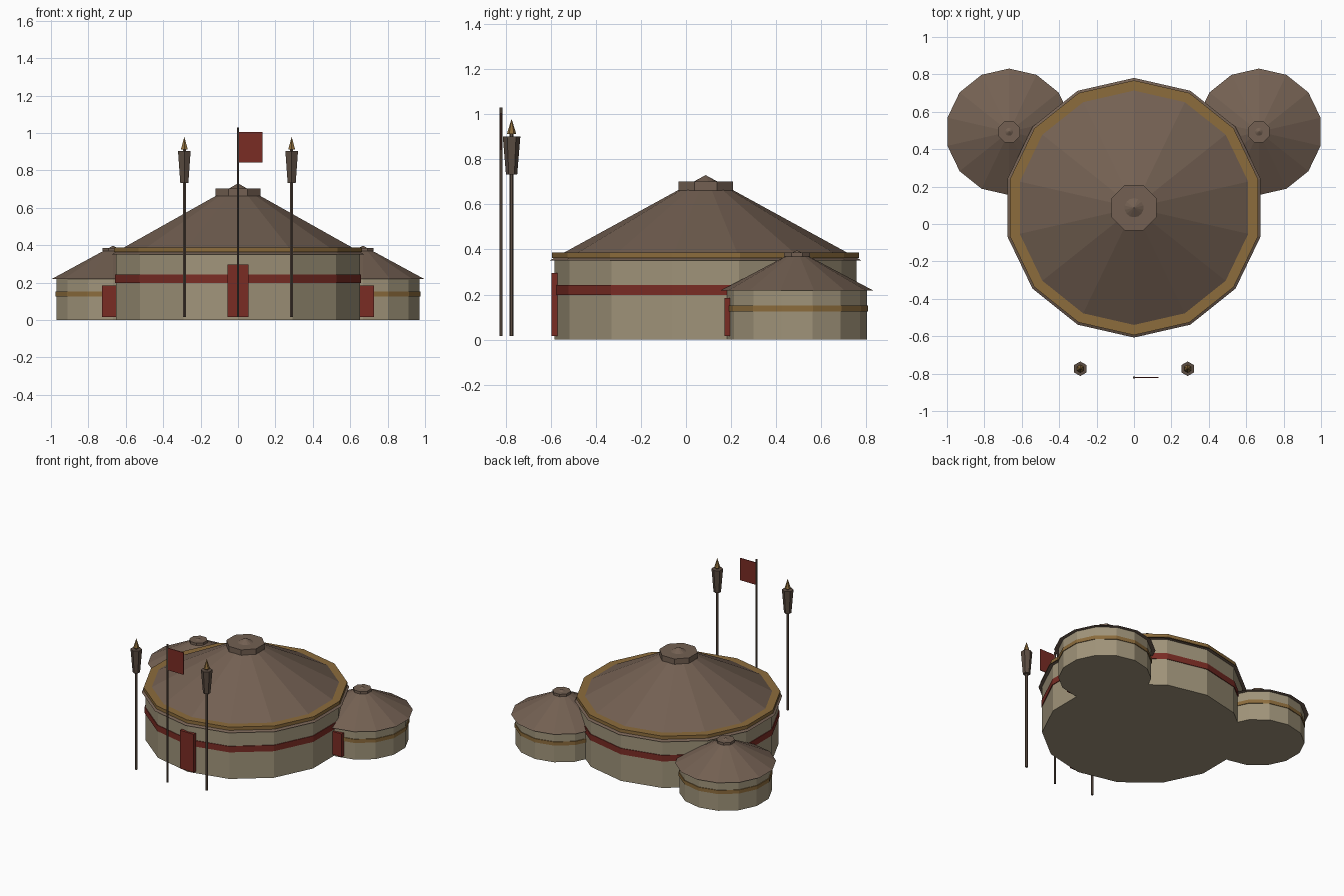
import bpy, bmesh, math
from math import pi

if "Cube" in bpy.data.objects:
    bpy.data.objects.remove(bpy.data.objects["Cube"])


def material(name, r, g, b):
    m = bpy.data.materials.new(name)
    lin = [((c / 255 + 0.055) / 1.055) ** 2.4 for c in (r, g, b)]
    m.diffuse_color = (*lin, 1)
    m.use_nodes = True
    m.node_tree.nodes["Principled BSDF"].inputs["Base Color"].default_value = m.diffuse_color
    return m


CANVAS = material("canvas", 160, 148, 122)
ROOF = material("brown_roof", 115, 96, 82)
RED = material("red_cloth", 122, 44, 36)
GOLD = material("gold_trim", 140, 108, 60)
WOOD = material("dark_wood", 92, 77, 66)


def finish(name, bm, mat):
    bmesh.ops.recalc_face_normals(bm, faces=bm.faces)
    me = bpy.data.meshes.new(name)
    bm.to_mesh(me)
    bm.free()
    me.materials.append(mat)
    ob = bpy.data.objects.new(name, me)
    bpy.context.collection.objects.link(ob)
    return ob


def lathe(name, mat, x, y, sides, profile, closed=False, phase=0.0):
    """Spin (radius, z) points; a corner faces -y unless phase turns it.
    Open profiles get end caps, closed ones form a ring."""
    bm = bmesh.new()
    rings = []
    for r, z in profile:
        if r == 0:
            rings.append([bm.verts.new((x, y, z))] * sides)
            continue
        angles = [-pi / 2 + phase + 2 * pi * i / sides for i in range(sides)]
        rings.append([bm.verts.new((x + r * math.cos(a), y + r * math.sin(a), z)) for a in angles])
    pairs = list(zip(rings, rings[1:]))
    if closed:
        pairs.append((rings[-1], rings[0]))
    for a, b in pairs:
        for i in range(sides):
            j = (i + 1) % sides
            corners = list(dict.fromkeys((a[i], a[j], b[j], b[i])))
            bm.faces.new(corners)
    if not closed:
        for ring, (r, _) in ((rings[0], profile[0]), (rings[-1], profile[-1])):
            if r > 0:
                bm.faces.new(ring)
    return finish(name, bm, mat)


def box(name, mat, x0, x1, y0, y1, z0, z1):
    bm = bmesh.new()
    bmesh.ops.create_cube(bm, size=1)
    for v in bm.verts:
        v.co = ((x0 + x1) / 2 + v.co.x * (x1 - x0),
                (y0 + y1) / 2 + v.co.y * (y1 - y0),
                (z0 + z1) / 2 + v.co.z * (z1 - z0))
    return finish(name, bm, mat)


def tent(name, x, y, wall_r, wall_h, roof_r, eave, apex, band, band_mat, crown, door):
    # canvas wall, conical roof, painted band, octagonal crown and door
    lathe(name + "_wall", CANVAS, x, y, 14, [(wall_r, 0), (wall_r, wall_h)])
    lathe(name + "_roof", ROOF, x, y, 14, [(roof_r, eave), (0, apex)])
    lo, hi = band
    lathe(name + "_band", band_mat, x, y, 14,
          [(wall_r - .002, lo), (wall_r + .005, lo), (wall_r + .005, hi), (wall_r - .002, hi)], True)
    r, lo, hi = crown
    lathe(name + "_crown", ROOF, x, y, 8, [(r, lo), (r, hi)], phase=pi / 8)
    half, top = door
    front = y - wall_r
    box(name + "_door", RED, x - half, x + half, front - .013, front + .013, .015, top)


# Main tent with its gold eave ring
MAIN_Y = .087
tent("main_tent", 0, MAIN_Y, .67, .36, .694, .35, .73, (.198, .242), RED,
     (.131, .662, .702), (.056, .296))
lathe("eave_ring", GOLD, 0, MAIN_Y, 14,
      [(.665, .363), (.681, .363), (.681, .387), (.624, .387)], True)

for side, s in (("left", -1), ("right", 1)):
    # Side tents
    tent(side + "_tent", s * .668, .493, .31, .22, .338, .218, .397, (.125, .152), GOLD,
         (.062, .368, .386), (.058, .185))
    # Torches: pole, tapered hexagonal head, pointed tip
    tx, ty = s * .287, -.774
    lathe(side + "_torch_pole", WOOD, tx, ty, 6, [(.009, .015), (.009, .915)])
    lathe(side + "_torch_head", WOOD, tx, ty, 6, [(.025, .732), (.039, .902)])
    lathe(side + "_torch_tip", GOLD, tx, ty, 6, [(.021, .912), (0, .98)])

# Flag and its pole
lathe("flag_pole", WOOD, 0, -.821, 6, [(.007, .015), (.007, 1.03)])
box("flag", RED, .004, .131, -.823, -.818, .842, 1.005)
